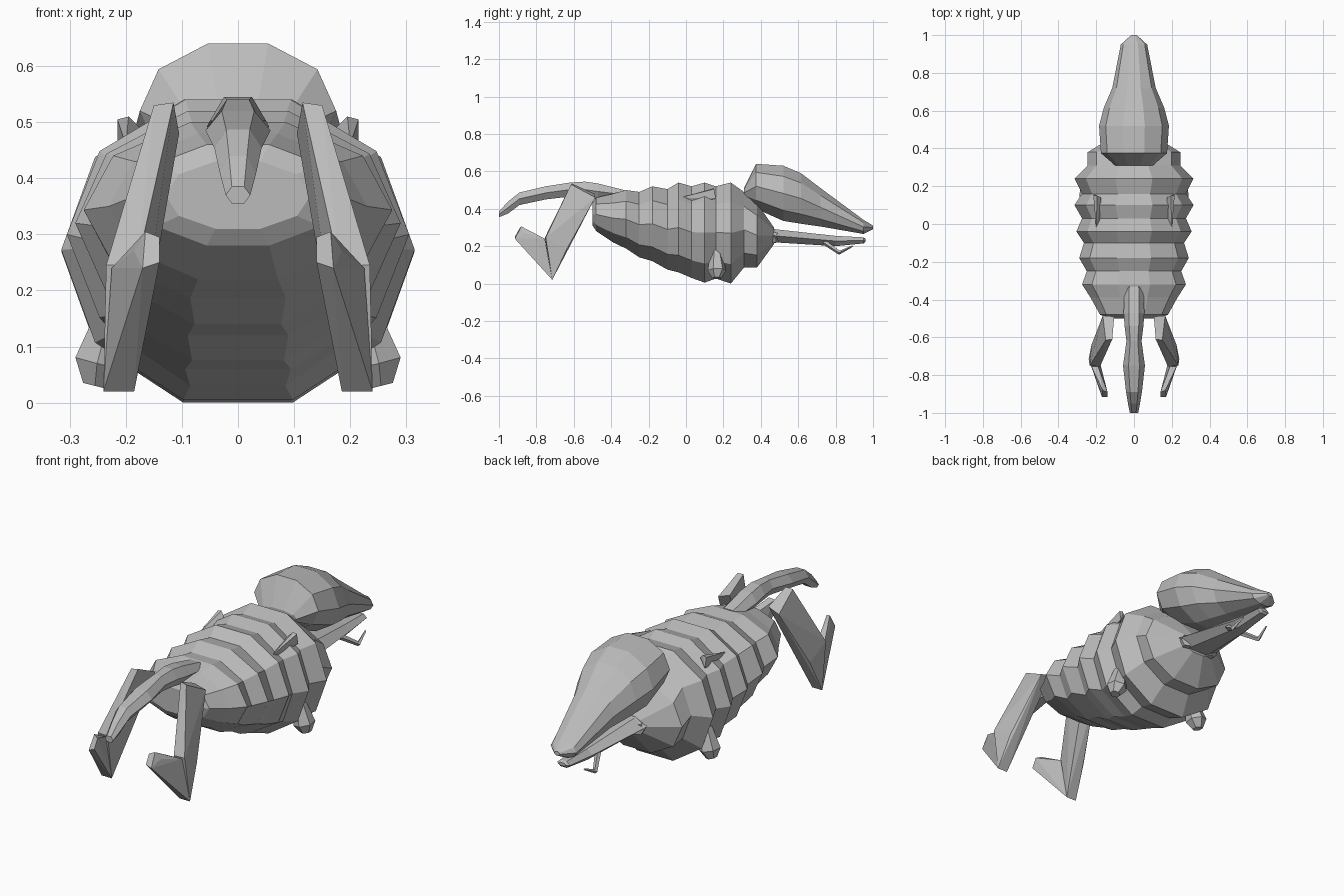
import bpy
import bmesh
from math import cos, sin, pi
from mathutils import Vector

cube = bpy.data.objects.get("Cube")
if cube:
    bpy.data.objects.remove(cube, do_unlink=True)

# One plain grey for the whole creature
grey = bpy.data.materials.new("plain grey")
grey.use_nodes = True
grey.diffuse_color = (0.5, 0.5, 0.5, 1)
grey.node_tree.nodes["Principled BSDF"].inputs["Base Color"].default_value = (0.5, 0.5, 0.5, 1)


def finish(name, bm, mirrored=False):
    """Turn a bmesh into a flat shaded object, optionally mirrored in x."""
    bmesh.ops.recalc_face_normals(bm, faces=bm.faces)
    mesh = bpy.data.meshes.new(name)
    bm.to_mesh(mesh)
    bm.free()
    mesh.materials.append(grey)
    obj = bpy.data.objects.new(name, mesh)
    bpy.context.collection.objects.link(obj)
    if mirrored:
        mirror = obj.modifiers.new("mirror", 'MIRROR')
        mirror.use_clip = False
        mirror.use_mirror_merge = False
    return obj


def bridge(bm, loops):
    """Skin a list of vertex loops and cap both ends."""
    count = len(loops[0])
    for a, b in zip(loops, loops[1:]):
        for i in range(count):
            j = (i + 1) % count
            bm.faces.new((a[i], a[j], b[j], b[i]))
    bm.faces.new(loops[0])
    bm.faces.new(loops[-1])


def loft(name, sides, rings):
    """Skin rings given as (y, half width, top, bottom)."""
    bm = bmesh.new()
    tallest = max(sin(2 * pi * i / sides) for i in range(sides))
    loops = []
    for y, half, top, bottom in rings:
        mid, rise = (top + bottom) / 2, (top - bottom) / 2 / tallest
        angles = [2 * pi * i / sides for i in range(sides)]
        loops.append([bm.verts.new((half * cos(a), y, mid + rise * sin(a))) for a in angles])
    bridge(bm, loops)
    return finish(name, bm)


def limb(name, sides, stations):
    """Mirrored tapered limb through (point, radius) stations."""
    bm = bmesh.new()
    points = [Vector(p) for p, r in stations]
    loops = []
    for k, (p, r) in enumerate(stations):
        along = points[min(k + 1, len(points) - 1)] - points[max(k - 1, 0)]
        turn = along.to_track_quat('Z', 'Y')
        ring = [Vector((r * cos(2 * pi * i / sides), r * sin(2 * pi * i / sides), 0))
                for i in range(sides)]
        loops.append([bm.verts.new(points[k] + turn @ v) for v in ring])
    bridge(bm, loops)
    return finish(name, bm, mirrored=True)


def hull(name, points):
    """Mirrored faceted block wrapped around a few corner points."""
    bm = bmesh.new()
    for p in points:
        bm.verts.new(p)
    bmesh.ops.convex_hull(bm, input=bm.verts)
    return finish(name, bm, mirrored=True)


# Ridged body
loft("body", 10, [
    (-0.5, 0.13, 0.43, 0.31),
    (-0.48, 0.18, 0.46, 0.28),
    (-0.39, 0.23, 0.48, 0.22),
    (-0.32, 0.275, 0.5, 0.187),
    (-0.25, 0.25, 0.49, 0.14),
    (-0.18, 0.29, 0.52, 0.12),
    (-0.1, 0.265, 0.505, 0.075),
    (-0.04, 0.305, 0.54, 0.06),
    (0.03, 0.275, 0.52, 0.03),
    (0.1, 0.315, 0.54, 0.005),
    (0.16, 0.275, 0.52, 0.027),
    (0.24, 0.315, 0.54, 0),
    (0.31, 0.245, 0.49, 0.086),
    (0.38, 0.245, 0.43, 0.086),
    (0.47, 0.1, 0.3, 0.21),
])

# Long tapered head
loft("head", 10, [
    (0.31, 0.1, 0.51, 0.46),
    (0.375, 0.175, 0.64, 0.4),
    (0.52, 0.185, 0.63, 0.335),
    (0.615, 0.16, 0.59, 0.32),
    (0.72, 0.115, 0.51, 0.305),
    (0.95, 0.07, 0.34, 0.265),
    (1.0, 0.015, 0.31, 0.29),
])

# Thin lower jaw
loft("lower_jaw", 6, [
    (0.4, 0.12, 0.31, 0.23),
    (0.48, 0.11, 0.29, 0.22),
    (0.8, 0.05, 0.255, 0.2),
    (0.95, 0.035, 0.247, 0.215),
    (0.96, 0.02, 0.24, 0.225),
])

# Curved trunk
loft("trunk", 6, [
    (-0.33, 0.05, 0.5, 0.45),
    (-0.47, 0.055, 0.535, 0.45),
    (-0.54, 0.05, 0.545, 0.46),
    (-0.62, 0.04, 0.54, 0.465),
    (-0.75, 0.058, 0.52, 0.45),
    (-0.89, 0.042, 0.487, 0.42),
    (-0.95, 0.032, 0.44, 0.375),
    (-1.0, 0.022, 0.385, 0.355),
])

# Bent front legs, sharing the knee corners
knee = [(0.185, -0.715, 0.02), (0.24, -0.715, 0.02),
        (0.18, -0.755, 0.245), (0.235, -0.75, 0.245)]
hull("thigh", knee + [
    (0.115, -0.61, 0.535), (0.15, -0.615, 0.53),
    (0.105, -0.49, 0.48), (0.165, -0.485, 0.46),
    (0.225, -0.64, 0.18),
])
hull("shin", knee[:2] + [
    (0.19, -0.755, 0.24), (0.225, -0.755, 0.24),
    (0.14, -0.915, 0.25), (0.17, -0.915, 0.24),
    (0.14, -0.89, 0.295), (0.165, -0.88, 0.305), (0.185, -0.86, 0.27),
])

# Short peg legs under the body
limb("peg_leg", 6, [
    ((0.215, 0.16, 0.19), 0.025),
    ((0.245, 0.165, 0.07), 0.05),
    ((0.255, 0.165, 0.03), 0.025),
])

# Small fins on the back
hull("back_fin", [
    (0.18, -0.02, 0.44), (0.2, -0.03, 0.46), (0.19, 0.02, 0.43),
    (0.175, 0.14, 0.49), (0.195, 0.15, 0.51), (0.215, 0.15, 0.505),
    (0.215, 0.16, 0.455), (0.18, 0.1, 0.44),
])

# Jaw hinges and thin hooked feelers
limb("jaw_hinge", 6, [((0.06, 0.44, 0.25), 0.04), ((0.08, 0.49, 0.245), 0.03)])
limb("feeler", 4, [
    ((0.04, 0.74, 0.22), 0.014),
    ((0.08, 0.82, 0.165), 0.011),
    ((0.07, 0.89, 0.2), 0.004),
])
